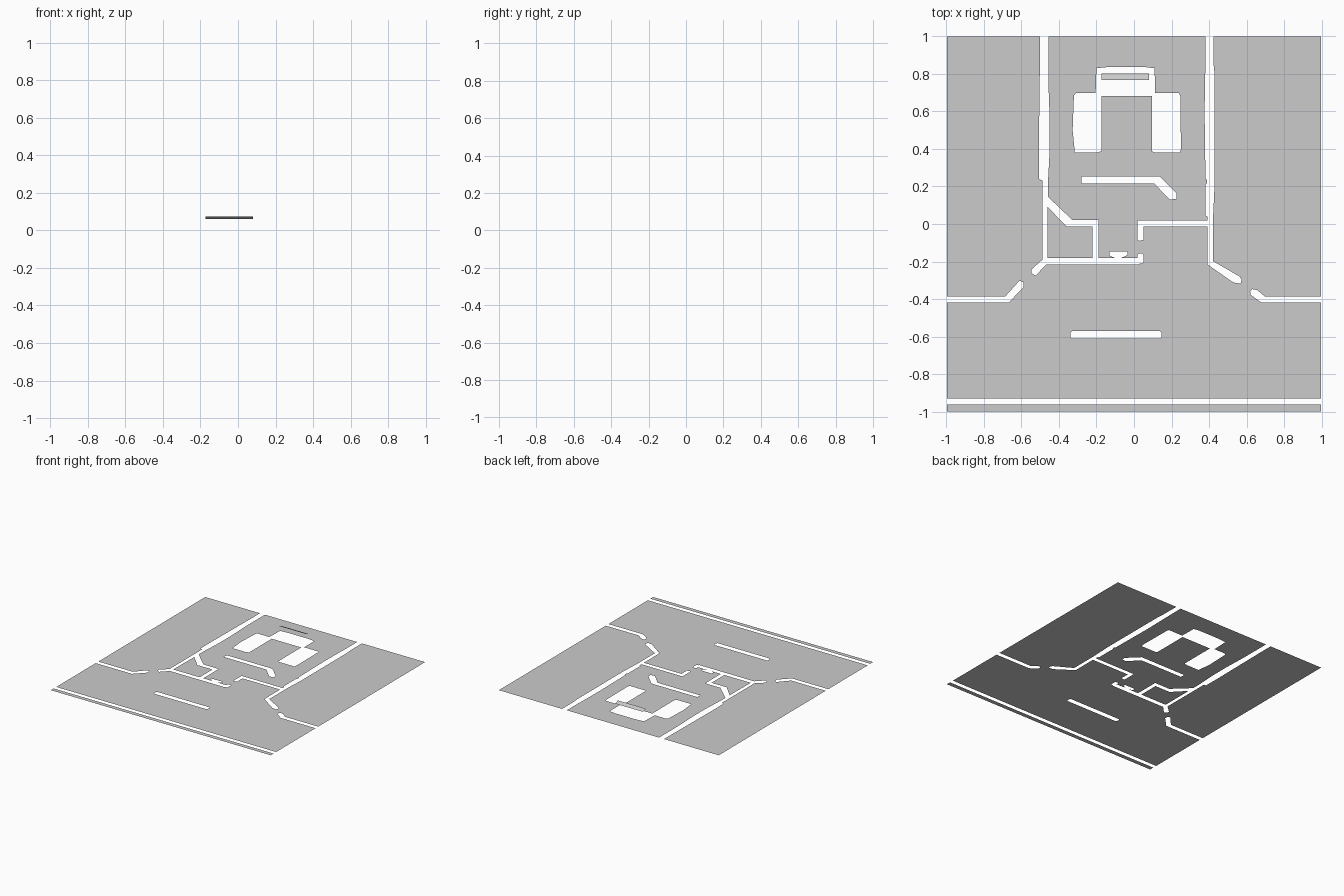
import bpy, bmesh
from mathutils import Vector
from mathutils.geometry import delaunay_2d_cdt

outlines = []

def poly(*pts):
    # keep every outline counter-clockwise
    area = sum(a[0] * b[1] - b[0] * a[1] for a, b in zip(pts, pts[1:] + pts[:1]))
    outlines.append(list(pts) if area > 0 else list(pts)[::-1])

def rect(x0, y0, x1, y1, c=0.0):
    # rectangle with optional clipped corners
    if c:
        poly((x0 + c, y0), (x1 - c, y0), (x1, y0 + c), (x1, y1 - c),
             (x1 - c, y1), (x0 + c, y1), (x0, y1 - c), (x0, y0 + c))
    else:
        poly((x0, y0), (x1, y0), (x1, y1), (x0, y1))

W = 0.9975
rect(-W, -1, W, 1)  # floor boundary, must stay first

# long slot near the front edge and free-standing bars
rect(-1.1, -0.963, 1.1, -0.93)
rect(-0.339, -0.61, 0.147, -0.571, 0.008)
poly((-.28, .253), (.136, .253), (.227, .163), (.227, .133), (.19, .131), (.107, .216), (-.28, .216))

# left corridor wall with its diagonal tail
poly((-.501, 1.1), (-.501, .88), (-.507, .4), (-.507, .24), (-.488, .232), (-.488, -.19),
     (-.547, -.243), (-.547, -.26), (-.525, -.275), (-.467, -.216), (-.461, -.18),
     (-.459, .21), (-.449, .4), (-.449, .55), (-.456, .75), (-.456, 1.1))
# right corridor wall with its diagonal tail
poly((.381, 1.1), (.381, .88), (.376, .6), (.381, .24), (.389, .236), (.389, .216), (.381, .21),
     (.381, .045), (.392, .04), (.392, -.216), (.53, -.312), (.568, -.317), (.573, -.296),
     (.563, -.28), (.421, -.198), (.421, .03), (.429, .2), (.429, .8), (.424, .85), (.424, 1.1))

# outer walls at both sides
poly((-1.1, -.385), (-.685, -.385), (-.61, -.302), (-.59, -.31), (-.588, -.337), (-.669, -.419), (-1.1, -.419))
poly((1.1, -.385), (.696, -.385), (.656, -.352), (.63, -.347), (.619, -.36), (.622, -.378), (.68, -.419), (1.1, -.419))

# small rooms in the middle
rect(-.48, -.216, .03, -.18)
rect(.019, -.21, .05, -.157, 0.006)
poly((-.47, .156), (-.328, .021), (-.19, .021), (-.19, -.19), (-.222, -.19), (-.222, -.013), (-.36, -.013), (-.47, .102))
poly((-.13, -.147), (-.035, -.147), (-.035, -.165), (-.07, -.182), (-.1, -.182), (-.13, -.168))
poly((.4, .019), (.019, .019), (.019, -.085), (.03, -.09), (.05, -.085), (.05, -.013), (.4, -.013))

# U-shaped opening: two side bays joined by a top bay
poly((-.205, .683), (-.2, .83), (-.13, .837), (.05, .837), (.11, .83), (.112, .683))
poly((-.172, .697), (-.31, .697), (-.32, .685), (-.327, .5), (-.315, .38), (-.2, .38), (-.172, .388))
poly((.096, .697), (.24, .697), (.247, .68), (.25, .4), (.245, .38), (.11, .38), (.096, .388))
# keep the strip between bays and top opening cut through
rect(-.205, .683, -.172, .70)

def mesh_object(name, verts, faces):
    me = bpy.data.meshes.new(name)
    me.from_pydata(verts, [], faces)
    bm = bmesh.new()
    bm.from_mesh(me)
    loose = [v for v in bm.verts if not v.link_faces]
    bmesh.ops.delete(bm, geom=loose, context='VERTS')
    for f in bm.faces:
        if f.normal.z < 0:
            f.normal_flip()
    bm.to_mesh(me)
    bm.free()
    ob = bpy.data.objects.new(name, me)
    bpy.context.collection.objects.link(ob)
    return ob

# floor sheet: triangulate, keep only what lies in no opening
verts, faces = [], []
for o in outlines:
    faces.append(list(range(len(verts), len(verts) + len(o))))
    verts += [Vector(p) for p in o]
v, e, f, ov, oe, of = delaunay_2d_cdt(verts, [], faces, 1, 1e-5)
keep = [t for t, ids in zip(f, of) if list(ids) == [0]]
mesh_object("floor_sheet", [(p.x, p.y, 0) for p in v], keep)

# raised tilted slat over the top opening
mesh_object("tilted_slat", [(-.173, .768, .073), (.08, .768, .073), (.08, .803, .06), (-.173, .803, .06)],
            [(0, 1, 2, 3)])
